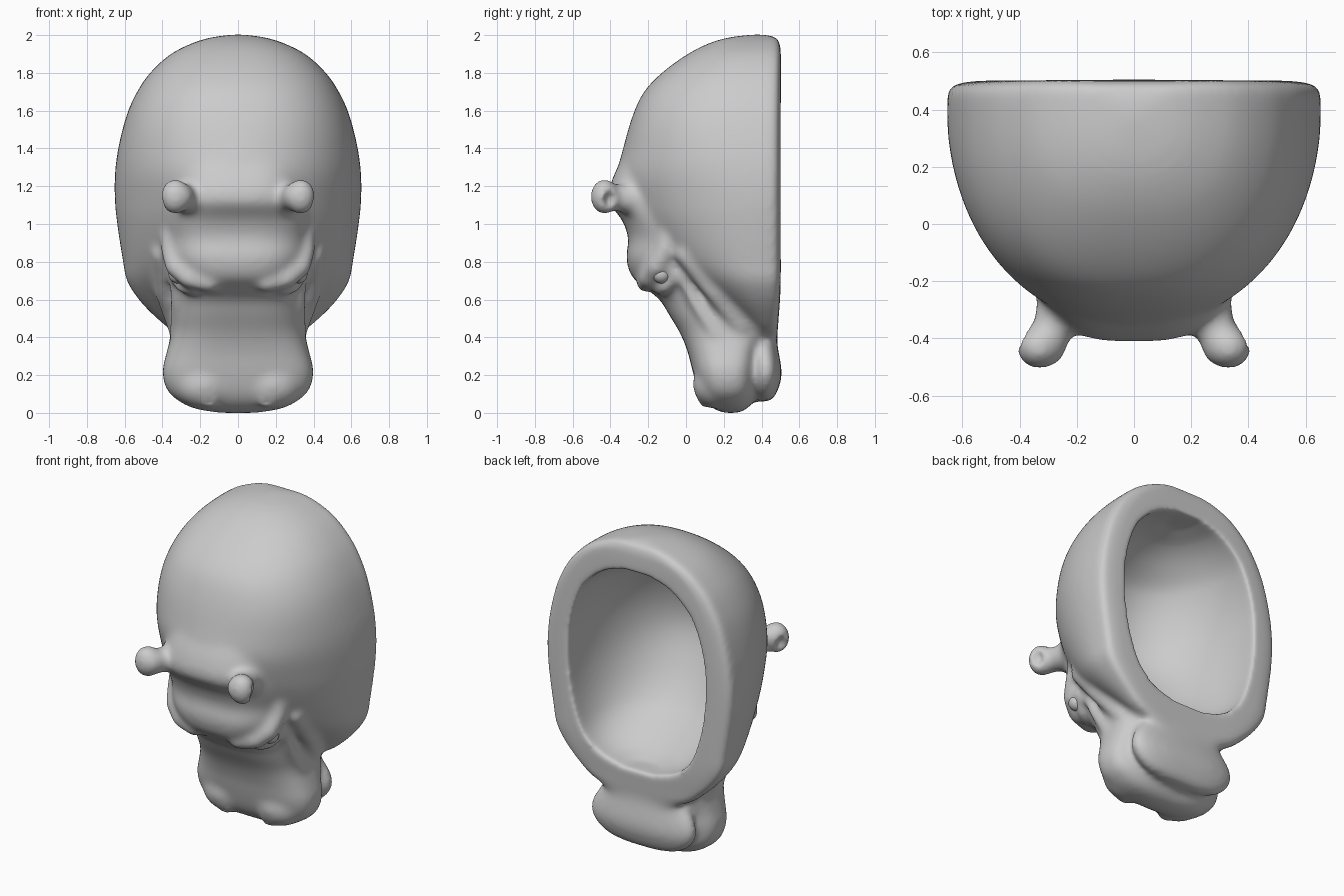
import bpy, bmesh, math
from mathutils import Matrix

def smooth_rows(rows, sub=5):
    # hermite interpolation of profile rows along z
    n = len(rows)
    def slope(i, c):
        a, b = rows[max(i - 1, 0)], rows[min(i + 1, n - 1)]
        return (b[c] - a[c]) / (b[0] - a[0])
    out = []
    for i in range(n - 1):
        p, q = rows[i], rows[i + 1]
        h = q[0] - p[0]
        for k in range(sub):
            t = k / sub
            r = [p[0] + h * t]
            for c in range(1, len(p)):
                r.append((2*t**3 - 3*t*t + 1) * p[c] + (t**3 - 2*t*t + t) * h * slope(i, c)
                         + (3*t*t - 2*t**3) * q[c] + (t**3 - t*t) * h * slope(i + 1, c))
            out.append(r)
    return out + [list(rows[-1])]

def loft(bm, rows, ef, eb=4.0, n=96):
    # rows: z, half width, front y, widest y, back y; ef(z) = front roundness exponent
    rings = []
    for z, w, yf, ym, yb in smooth_rows(rows):
        ring = []
        for i in range(n):
            a = 2 * math.pi * i / n
            c, s = math.cos(a), math.sin(a)
            e, d = (eb, yb - ym) if s > 0 else (ef(z), ym - yf)
            x = math.copysign(abs(c) ** (2 / e), c) * max(w, .005)
            y = ym + math.copysign(abs(s) ** (2 / e), s) * max(d, .005)
            ring.append(bm.verts.new((x, y, z)))
        rings.append(ring)
    for a, b in zip(rings, rings[1:]):
        for i in range(n):
            j = (i + 1) % n
            bm.faces.new((a[i], a[j], b[j], b[i]))
    bm.faces.new(rings[0][::-1])
    bm.faces.new(rings[-1])

def blob(bm, c, r):
    # mirrored pair of ellipsoids
    for s in (1, -1):
        m = Matrix.Translation((s * c[0], c[1], c[2])) @ Matrix.Diagonal((*r, 1))
        bmesh.ops.create_icosphere(bm, subdivisions=3, radius=1, matrix=m)

def tube(bm, pts, steps=7):
    # mirrored chain of spheres; pts: x, y, z, radius
    for p, q in zip(pts, pts[1:]):
        for k in range(steps + 1):
            v = [a + (b - a) * k / steps for a, b in zip(p, q)]
            blob(bm, v[:3], (v[3],) * 3)

def finish(bm, name):
    bmesh.ops.recalc_face_normals(bm, faces=bm.faces[:])
    me = bpy.data.meshes.new(name)
    bm.to_mesh(me)
    bm.free()
    for f in me.polygons:
        f.use_smooth = True
    ob = bpy.data.objects.new(name, me)
    bpy.context.collection.objects.link(ob)
    return ob

def dome(z):
    # fuller crown, narrower cheeks
    t = min(max((z - 1.1) / .5, 0), 1)
    return 1.92 + .43 * t * t * (3 - 2 * t)

bm = bmesh.new()
# domed skull shell with a flat back
loft(bm, [(.38, .22, .38, .43, .48), (.43, .34, .33, .43, .485), (.5, .43, .24, .42, .49),
          (.6, .525, .11, .4, .498), (.7, .588, -.03, .39, .502), (.8, .608, -.15, .38, .503),
          (.95, .632, -.26, .38, .503), (1.1, .65, -.335, .38, .503), (1.25, .652, -.365, .38, .503),
          (1.4, .634, -.333, .38, .503), (1.58, .588, -.28, .38, .503), (1.7, .534, -.222, .38, .503),
          (1.8, .465, -.128, .38, .503), (1.9, .355, .01, .38, .502), (1.96, .235, .13, .38, .495),
          (1.99, .13, .24, .38, .475), (2.004, .02, .36, .38, .4)], dome, eb=9)
# face and upper muzzle
loft(bm, [(0, .1, .2, .24, .28), (.02, .22, .15, .24, .32), (.06, .31, .10, .23, .355),
          (.12, .375, .065, .23, .375), (.22, .4, .035, .23, .385), (.32, .378, .01, .24, .40),
          (.42, .355, -.03, .26, .45), (.52, .355, -.09, .28, .47), (.60, .35, -.14, .28, .47),
          (.66, .34, -.215, .25, .47), (.72, .35, -.285, .2, .45), (.82, .385, -.316, .15, .4),
          (.92, .40, -.305, .15, .4), (1.02, .405, -.338, .1, .4), (1.12, .39, -.41, .1, .4),
          (1.22, .38, -.396, .1, .4), (1.35, .36, -.34, .1, .4), (1.5, .30, -.285, .1, .4)],
     lambda z: 2.9, eb=2.8)
# lower jaw and lip
loft(bm, [(.06, .12, .38, .42, .44), (.08, .23, .36, .42, .465), (.13, .315, .34, .42, .49),
          (.20, .36, .33, .42, .507), (.27, .355, .33, .42, .5), (.34, .318, .33, .41, .487),
          (.42, .26, .32, .40, .48), (.55, .22, .32, .40, .48)], lambda z: 2.2, eb=2.5)
# heavy brows, eyelids, cheek ridges and nostril mounds
tube(bm, [(.35, -.09, .96, .055), (.355, -.11, .86, .055), (.33, -.155, .775, .058),
          (.26, -.195, .715, .056), (.15, -.215, .685, .05)])
tube(bm, [(.345, -.10, .80, .03), (.34, -.06, .72, .028), (.305, -.11, .66, .028), (.24, -.145, .645, .028)])
tube(bm, [(.34, -.03, .74, .03), (.33, .05, .58, .034), (.33, .16, .42, .036)])
tube(bm, [(.40, 0, .84, .06), (.385, .15, .65, .06), (.33, .29, .46, .05)])
blob(bm, (.18, .165, .15), (.16, .13, .13))
blob(bm, (.15, .09, .062), (.04, .036, .04))
# ears
tube(bm, [(.25, -.26, 1.13, .09), (.285, -.37, 1.14, .07), (.315, -.425, 1.145, .08)])
blob(bm, (.332, -.432, 1.145), (.08, .076, .097))
head = finish(bm, "animal_head_shell")

# hidden cutter: hollow opening, ear cups, nostril pits
bm = bmesh.new()
loft(bm, [(.56, .1, .36, .45, .8), (.6, .24, .27, .45, .8), (.68, .35, .15, .45, .8),
          (.8, .415, 0, .45, .8), (1.0, .465, -.13, .45, .8), (1.2, .48, -.2, .45, .8),
          (1.4, .465, -.18, .45, .8), (1.6, .40, -.09, .45, .8), (1.7, .325, .03, .45, .8),
          (1.78, .21, .17, .45, .8), (1.82, .08, .32, .45, .8)], lambda z: 2.1, eb=4)
blob(bm, (.40, -.40, 1.125), (.045, .036, .055))
blob(bm, (.15, .052, .05), (.024, .034, .024))
cutter = finish(bm, "hollow_cutter")
cutter.hide_render = True
cutter.hide_viewport = True

def remesh(ob, its):
    m = ob.modifiers.new("blend", 'REMESH')
    m.mode = 'VOXEL'
    m.voxel_size = .0135
    m.use_smooth_shade = True
    m = ob.modifiers.new("soften", 'SMOOTH')
    m.factor = .5
    m.iterations = its

remesh(head, 14)
b = head.modifiers.new("hollow", 'BOOLEAN')
b.operation = 'DIFFERENCE'
b.solver = 'EXACT'
b.object = cutter
remesh(head, 12)

# eyeballs
bm = bmesh.new()
blob(bm, (.318, -.13, .735), (.05, .05, .05))
finish(bm, "eyes")
